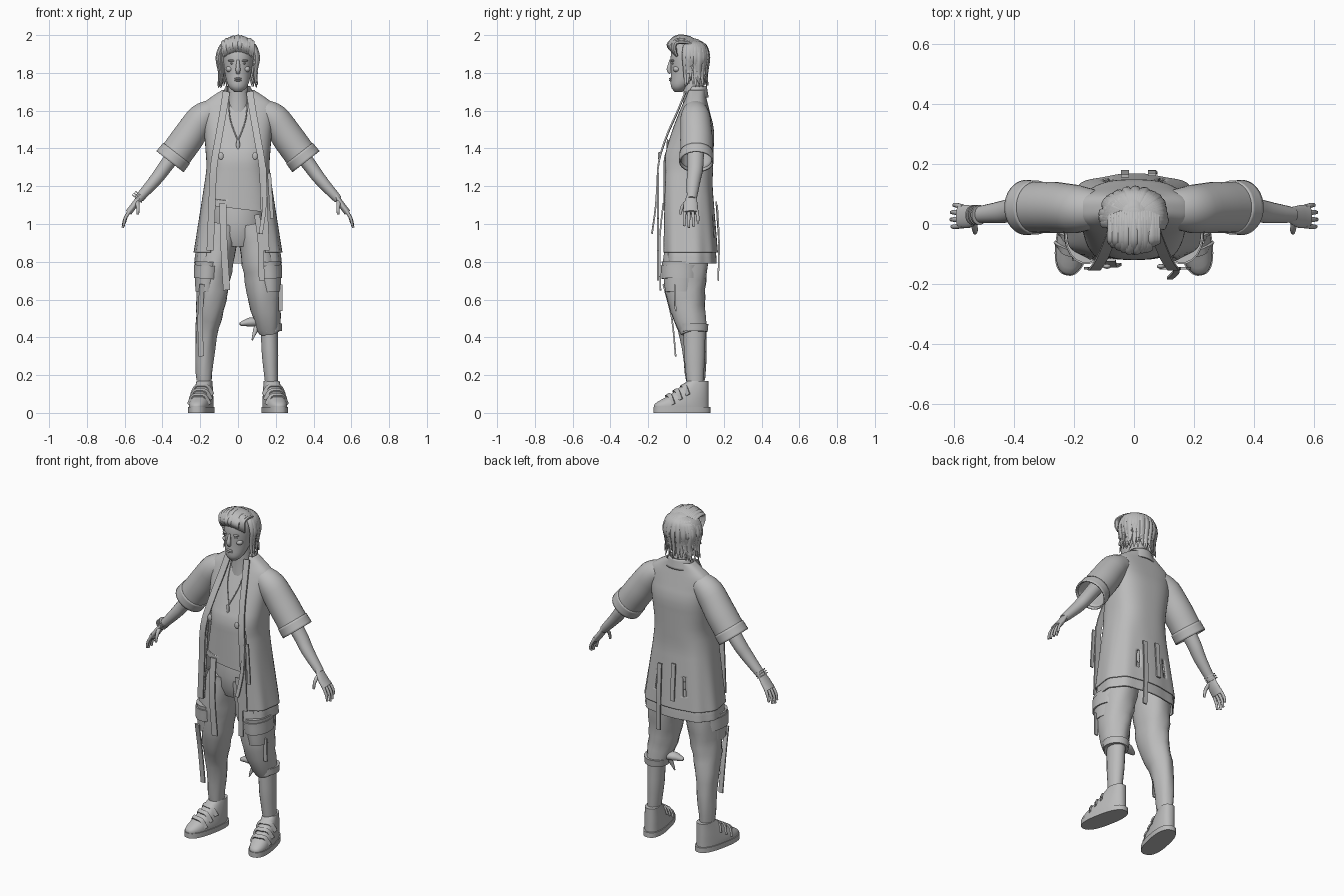
import bpy, bmesh, math, random
from mathutils import Vector, Matrix

cube = bpy.data.objects.get("Cube")
if cube:
    bpy.data.objects.remove(cube, do_unlink=True)
random.seed(4)
SIDES = ((1, "left"), (-1, "right"))

grey = bpy.data.materials.new("plain grey")
grey.use_nodes = True
grey.diffuse_color = (.5, .5, .5, 1)
grey.node_tree.nodes["Principled BSDF"].inputs["Base Color"].default_value = grey.diffuse_color

# Body outline by height, shared by the coat, the shirt and the straps
WIDTH = ((.8, .24), (1.3, .165), (1.5, .18), (1.65, .2), (1.71, .06))
FRONT = ((.8, -.14), (1.35, -.14), (1.5, -.08), (1.7, .01))
BACK = ((.8, .17), (1.2, .14), (1.5, .15), (1.7, .1))
OPENING = ((.8, .15), (1.3, .13), (1.7, .06))


def level(table, height):
    for (low, first), (high, second) in zip(table, table[1:]):
        if height <= high:
            return first + (second - first) * max(0, height - low) / (high - low)
    return table[-1][1]


def outline(table, height):
    return sum(level(table, height + shift) for shift in (-.03, 0, .03)) / 3


def on_front(x, height, lift=.008):
    return x, outline(FRONT, height) - lift, height


def finish(name, bm, thickness=0):
    bmesh.ops.recalc_face_normals(bm, faces=bm.faces)
    mesh = bpy.data.meshes.new(name)
    bm.to_mesh(mesh)
    bm.free()
    mesh.materials.append(grey)
    mesh.shade_smooth()
    mesh.set_sharp_from_angle(angle=math.radians(50))
    obj = bpy.data.objects.new(name, mesh)
    bpy.context.collection.objects.link(obj)
    if thickness:
        cloth = obj.modifiers.new("cloth thickness", "SOLIDIFY")
        cloth.thickness = thickness
    return obj


def spline(rows, steps=4):
    """Smooth curve through rows of numbers."""
    result = []
    for i in range(len(rows) - 1):
        around = [rows[max(0, min(len(rows) - 1, i + j))] for j in (-1, 0, 1, 2)]
        for step in range(steps):
            t = step / steps
            result.append([b + t / 2 * (c - a + t * (2*a - 5*b + 4*c - d + t * (3*b - a - 3*c + d)))
                           for a, b, c, d in zip(*around)])
    return result + [list(rows[-1])]


def skin(bm, rings, closed=True, caps=True):
    rings = [[bm.verts.new(point) for point in ring] for ring in rings]
    count = len(rings[0])
    for lower, upper in zip(rings, rings[1:]):
        for i in range(count if closed else count - 1):
            j = (i + 1) % count
            bm.faces.new((lower[i], lower[j], upper[j], upper[i]))
    if caps:
        bm.faces.new(rings[0])
        bm.faces.new(rings[-1])


def power(value, exponent):
    return math.copysign(abs(value) ** exponent, value)


def loft(name, rows, square=1, opening=None, slits=False):
    """Level rings from rows of height, half width, front and back, with an optional open front."""
    bm = bmesh.new()
    rings = []
    count = 60
    for height, width, front, back in spline(rows):
        middle, depth = (front + back) / 2, (back - front) / 2
        start, sweep = 0, math.tau * (1 - 1 / count)
        if opening:
            gap = min(.97, outline(opening, height) / width)
            start = -math.acos(gap ** (1 / square))
            sweep = math.pi - 2 * start
        ring = []
        for i in range(count):
            turn = start + sweep * i / (count - 1)
            ripple = 1 + .05 * max(0, 1.25 - height) * math.sin(9 * turn) if opening else 1
            ring.append((width * ripple * power(math.cos(turn), square),
                         middle + depth * ripple * power(math.sin(turn), square), height))
        rings.append(ring)
    skin(bm, rings, closed=not opening, caps=not opening)
    if slits:
        centres = [(face, face.calc_center_median()) for face in bm.faces]
        cut = [face for face, c in centres if c.y > .08 and abs(abs(c.x) - .09) < .006 and c.z < 1.05]
        bmesh.ops.delete(bm, geom=cut, context="FACES")
    return finish(name, bm, .007 if opening else 0)


def garment(name, low, high, inset=0, **options):
    rows = []
    for i in range(25):
        height = low + (high - low) * i / 24
        rows.append((height, outline(WIDTH, height) - inset,
                     outline(FRONT, height) + inset, outline(BACK, height) - inset))
    return loft(name, rows, square=.75, **options)


def sweep_rings(points, radii, flat, s, count, ref, folds=0):
    places = [Vector((s * x, y, z)) for x, y, z in spline(points)]
    rings = []
    for i, place in enumerate(places):
        tangent = (places[min(i + 1, len(places) - 1)] - places[max(i - 1, 0)]).normalized()
        along = (Vector(ref) - tangent * tangent.dot(Vector(ref))).normalized()
        across = tangent.cross(along) * flat
        where = i / (len(places) - 1) * (len(radii) - 1)
        k = min(int(where), len(radii) - 2)
        radius = radii[k] + (radii[k + 1] - radii[k]) * (where - k)
        ring = []
        for j in range(count):
            turn = math.tau * (j + .5) / count
            crease = 1 + folds * math.sin(3 * turn + 45 * place.z) * math.cos(2 * turn - 30 * place.z)
            ring.append(place + radius * crease * (along * math.cos(turn) + across * math.sin(turn)))
        rings.append(ring)
    return rings


def tube(name, points, radii, flat=1, s=1, count=20, ref=(0, 1, 0), folds=0, thickness=0):
    """Swept limb; radii run evenly along the path, flat scales the second axis."""
    bm = bmesh.new()
    skin(bm, sweep_rings(points, radii, flat, s, count, ref, folds), caps=not thickness)
    return finish(name, bm, thickness)


def strap(name, points, width, ref=(0, 1, 0)):
    return tube(name, points, (.006, .006), width / .008, count=4, ref=ref)


def blob(name, centre, size):
    bm = bmesh.new()
    place = Matrix.Translation(centre) @ Matrix.Diagonal((*size, 1))
    bmesh.ops.create_uvsphere(bm, u_segments=20, v_segments=12, radius=1, matrix=place)
    return finish(name, bm)


# Head, neck and face
loft("head", [(1.7, .02, -.06, -.02), (1.73, .05, -.08, .02), (1.8, .07, -.08, .09),
              (1.9, .08, -.08, .1), (1.95, .06, -.06, .1), (1.98, .03, -.03, .06)])
tube("neck", [(0, .05, 1.6), (0, .03, 1.8)], (.07, .055, .05))
tube("nose", [(0, -.08, 1.87), (0, -.09, 1.82), (0, -.08, 1.8)], (.006, .013, .01))
for name, height in (("upper_lip", 1.77), ("lower_lip", 1.76)):
    blob(name, (0, -.08, height), (.02, .01, .005))
for s, side in SIDES:
    blob(side + "_eye", (s * .03, -.066, 1.85), (.013, .01, .006))
    blob(side + "_brow", (s * .03, -.07, 1.865), (.024, .01, .006))
    blob(side + "_cheekbone", (s * .045, -.05, 1.82), (.02, .02, .016))
    blob(side + "_ear", (s * .08, .02, 1.82), (.01, .02, .03))

# Hair: a cap, draped locks around the sides and back, swept locks on top
blob("hair_cap", (0, .03, 1.89), (.09, .08, .095))
bm = bmesh.new()
for i in range(90):
    angle = math.radians(random.uniform(-25, 205))
    spread, tip = random.uniform(.9, 1.1), random.uniform(1.72, 1.85)
    out = Vector((math.cos(angle), .8 * math.sin(angle), 0))
    middle = Vector((0, .03, 0))
    path = [middle + out * reach + Vector((0, 0, height)) for reach, height in
            ((.03, 1.97), (.085, 1.94), (.1 * spread, 1.88), (.09 * spread, tip / 2 + .93), (.1 * spread, tip))]
    skin(bm, sweep_rings(path, (.01, .02, .016, .012, .002), .7, 1, 7, (-out.y, out.x, 0)))
for i in range(19):
    x = (i - 9) / 120
    drop, lift = 5 * x * x, random.uniform(-.005, .005)
    path = [(x, -.075 + drop, 1.915 - drop), (x, -.09 + drop + lift, 1.95 - drop),
            (x, -.05, 1.985 - drop + lift), (x, .02, 1.985 - drop), (x, .09, 1.94 - drop)]
    skin(bm, sweep_rings(path, (.008, .014, .015, .013, .004), .75, 1, 7, (1, 0, 0)))
finish("hair_locks", bm)

# Shirt with a slanted hem, and a pendant on a cord
shirt = garment("shirt", 1.08, 1.68, inset=.02)
for vert in shirt.data.vertices:
    if vert.co.z < 1.12:
        vert.co.z -= .12 * vert.co.x
blob("pendant", on_front(0, 1.42, -.015), (.01, .006, .03))
for s, side in SIDES:
    cord = [on_front(s * x, height, -.015) for x, height in ((.05, 1.66), (.04, 1.55), (0, 1.44))]
    tube(side + "_necklace", cord, (.003, .003), count=6)

# Coat, layer under the hem, collar, lapels and sleeves
garment("coat", .85, 1.71, opening=OPENING, slits=True)
garment("hem_layer", .79, .97, inset=.01, opening=((0, .17), (2, .17)))
loft("neck_collar", [(1.67, .09, -.01, .12), (1.73, .065, 0, .11)], opening=((0, .06), (2, .06)))
for s, side in SIDES:
    edge = [on_front(s * outline(OPENING, height), height) for height in (1.7, 1.6, 1.45, 1.3, 1.1, .86)]
    strap(side + "_lapel", edge, .035)
    tube(side + "_sleeve", [(.12, .05, 1.6), (.19, .05, 1.56), (.27, .055, 1.45), (.35, .055, 1.34)],
         (.06, .08, .086, .086), s=s, count=28, thickness=.006)
    tube(side + "_cuff", [(.325, .055, 1.375), (.36, .055, 1.33)], (.09, .092), s=s, count=28, thickness=.008)

# Arms and hands
for s, side in SIDES:
    tube(side + "_arm", [(.24, .05, 1.5), (.38, .05, 1.31), (.44, .04, 1.23), (.53, .03, 1.13)],
         (.05, .042, .037, .025), .9, s)
    tube(side + "_palm", [(.52, .03, 1.15), (.55, .025, 1.1), (.58, .025, 1.06)], (.025, .038, .04), .45, s)
    for i, (finger, reach) in enumerate((("index", .9), ("middle", 1), ("ring", .95), ("little", .75))):
        y, fan = .02 * i - .005, .004 * (i - 1)
        tube(f"{side}_{finger}_finger", [(.57, y, 1.075), (.57 + .03 * reach, y + fan, 1.07 - .045 * reach),
                                         (.57 + .04 * reach, y + fan, 1.07 - .09 * reach)], (.01, .006), s=s, count=10)
    tube(side + "_thumb", [(.535, .01, 1.12), (.53, -.02, 1.09), (.53, -.03, 1.05)], (.013, .006), s=s, count=10)
for i in range(3):
    x = .515 + .009 * i
    tube(f"bracelet_{i}", [(x, .03, 1.67 - x), (x + .004, .03, 1.665 - x)], (.033, .033), s=-1)

# Trousers: hips, long right leg, cropped left leg with a knot at the knee
tube("hips", [(0, 0, .88), (0, 0, 1.14)], (.08, .11, .11, .1), 1.25)
thigh = [(.08, 0, 1), (.12, 0, .8), (.14, 0, .6)]
tube("right_trouser_leg", thigh + [(.17, .04, .4), (.18, .05, .17)], (.11, .12, .1, .07, .05), .8, -1, folds=.06)
tube("left_trouser_leg", thigh + [(.165, .04, .43)], (.11, .12, .1, .07), .85, folds=.06)
tube("left_trouser_cuff", [(.163, .04, .47), (.165, .04, .43)], (.08, .075), .9)
tube("left_calf", [(.165, .045, .46), (.17, .045, .3), (.18, .05, .12)], (.06, .056, .04), .78)
tube("knee_knot", [(.11, .03, .48), (.06, .02, .48), (.01, .01, .47)], (.03, .03, .01), .8)
tube("knee_knot_tail", [(.11, .03, .48), (.09, .01, .43), (.075, 0, .385)], (.02, .003))
for s, side in SIDES:
    tube(side + "_pocket", [(.17, -.03, .64), (.16, -.03, .8)], (.08, .1), .7, s)
    tube(side + "_pocket_flap", [(.165, -.03, .71), (.16, -.03, .78)], (.1, .105), .7, s)

# Shoes turned slightly outward, with three instep straps
for s, side in SIDES:
    turn = Matrix.Translation((s * .19, 0, 0)) @ Matrix.Rotation(s * .2, 4, "Z")
    heel = .12
    sole = loft(side + "_sole", [(z, .06, -.175, heel + .01) for z in (0, .03)], .8)
    upper = loft(side + "_shoe", [(z, width, heel - length, heel) for z, width, length in
                                  ((.02, .056, .29), (.05, .056, .285), (.1, .05, .2), (.17, .04, .11))], .85)
    parts = [sole, upper]
    for i in range(3):
        y, z = .04 * i - .1, .025 * i + .095
        arch = [(.055 * u, y + .02 * u * u, z - .05 * u ** 4) for u in (-1, -.6, 0, .6, 1)]
        parts.append(strap(f"{side}_shoe_strap_{i}", arch, .022, ref=(0, -.5, .8)))
    for part in parts:
        part.data.transform(turn)

# Hanging straps and buckles
strap("front_belt_strap", [(-.08, -.12, 1.11), (-.075, -.14, .9), (-.06, -.135, .65)], .035)
strap("left_hanging_strap", [on_front(.14, 1.3), (.14, -.16, 1.1), (.12, -.18, .95)], .02)
strap("left_long_strap", [on_front(x, height) for x, height in ((.1, 1.05), (.12, .9), (.125, .7))], .028)
strap("left_side_strap", [on_front(.165, 1.27), on_front(.18, 1.03)], .018)
strap("right_leg_strap", [(-.19, -.12, .68), (-.2, -.075, .5), (-.195, -.055, .3)], .026)
strap("left_thigh_strap", [(.225, -.06, .68), (.225, -.055, .54)], .02)
strap("back_strap", [(.06, .165, 1.1), (.06, .175, .9), (.065, .17, .7)], .025)
strap("back_short_strap", [(-.03, .16, 1.12), (-.03, .175, .9)], .025)
for s, side in SIDES:
    blob(side + "_lapel_buckle", on_front(s * .09, 1.36), (.014, .008, .022))
